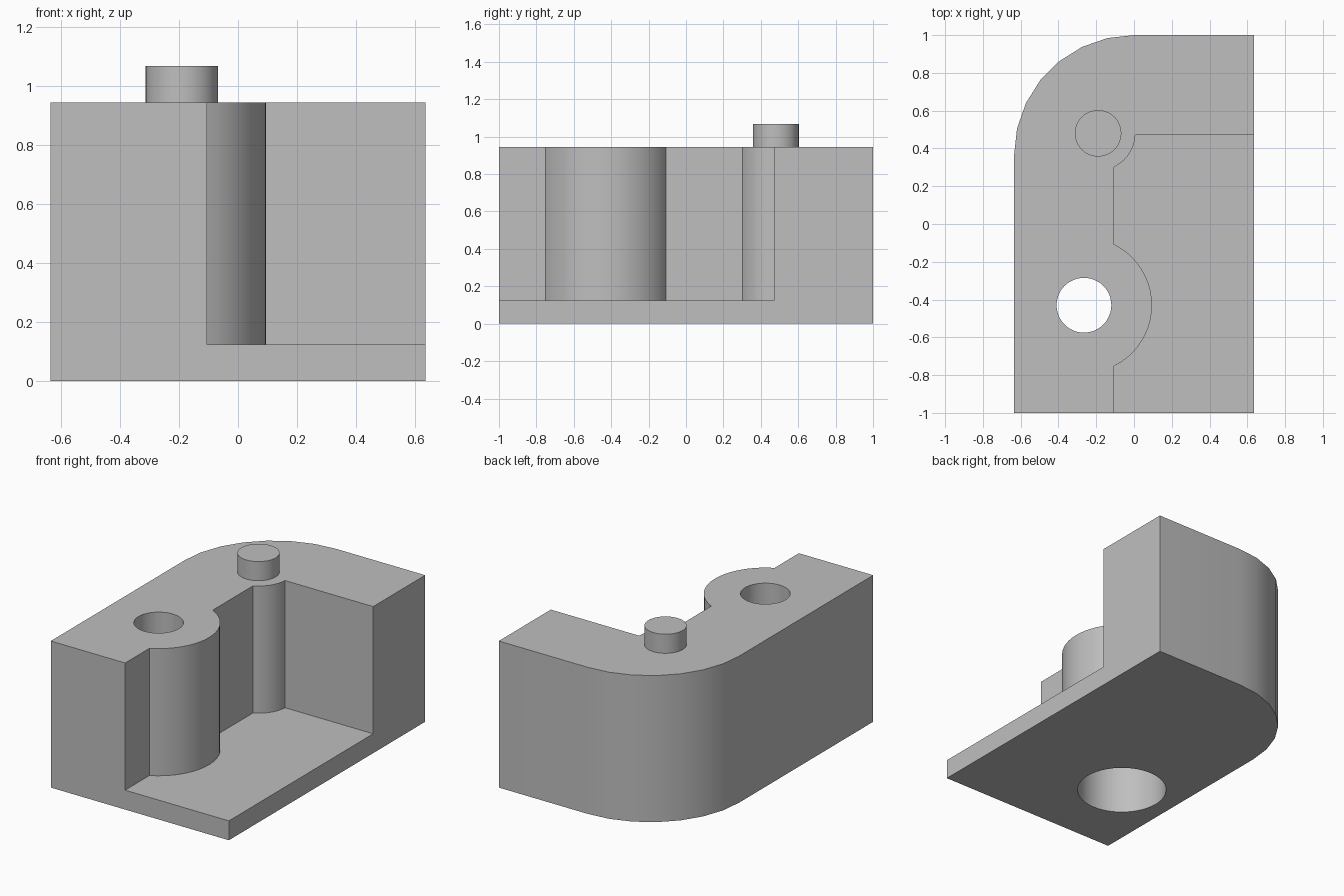
import bpy, bmesh
from math import sin, cos, radians, tau

if "Cube" in bpy.data.objects:
    bpy.data.objects.remove(bpy.data.objects["Cube"], do_unlink=True)

grey = bpy.data.materials.new("plain_grey")
grey.use_nodes = True
COLOUR = (0.52, 0.52, 0.52, 1)
grey.diffuse_color = COLOUR
grey.node_tree.nodes["Principled BSDF"].inputs["Base Color"].default_value = COLOUR

HALF_X, HALF_Y, TOP, FLOOR = 0.635, 1.0, 0.945, 0.125
WALL_X, WALL_Y = -0.105, 0.47
BORE = (-0.265, -0.43)
PIN = (-0.19, 0.48)


def arc(centre, radius, start, end, steps):
    angles = [radians(start + (end - start) * i / steps) for i in range(steps + 1)]
    return [(centre[0] + radius * cos(a), centre[1] + radius * sin(a)) for a in angles]


def prism(name, outline, z0, z1):
    """Extrude a closed outline from z0 to z1."""
    bm = bmesh.new()
    face = bm.faces.new([bm.verts.new((x, y, z0)) for x, y in outline])
    grown = bmesh.ops.extrude_face_region(bm, geom=[face])["geom"]
    verts = [v for v in grown if isinstance(v, bmesh.types.BMVert)]
    bmesh.ops.translate(bm, verts=verts, vec=(0, 0, z1 - z0))
    bmesh.ops.recalc_face_normals(bm, faces=bm.faces)
    mesh = bpy.data.meshes.new(name)
    bm.to_mesh(mesh)
    bm.free()
    mesh.materials.append(grey)
    obj = bpy.data.objects.new(name, mesh)
    bpy.context.collection.objects.link(obj)
    return obj


def cylinder(name, centre, radius, z0, z1, sides=48):
    return prism(name, arc(centre, radius, 0, 360, sides)[:-1], z0, z1)


def activate(obj):
    bpy.ops.object.select_all(action="DESELECT")
    obj.select_set(True)
    bpy.context.view_layer.objects.active = obj


def cut(target, cutter):
    mod = target.modifiers.new("cut", "BOOLEAN")
    mod.operation = "DIFFERENCE"
    mod.solver = "EXACT"
    mod.object = cutter
    activate(target)
    bpy.ops.object.modifier_apply(modifier=mod.name)
    bpy.data.objects.remove(cutter, do_unlink=True)


# Block with one large rounded back corner
block = prism("block",
              [(-HALF_X, -HALF_Y), (HALF_X, -HALF_Y), (HALF_X, HALF_Y)]
              + arc((0, HALF_Y - HALF_X), HALF_X, 90, 180, 7), 0, TOP)

# Open pocket that leaves a floor plate and two rounded bosses
pocket = [(WALL_X, -1.2)]
pocket += arc(BORE, 0.36, -63.5, 63.5, 20)
pocket += arc(PIN, 0.197, -64.5, -3, 10)
pocket += [(0.8, WALL_Y), (0.8, -1.2)]
# Keep the straight walls exactly in line with the pocket edges
pocket[1] = (WALL_X, pocket[1][1])
pocket[21] = (WALL_X, pocket[21][1])
pocket[22] = (WALL_X, pocket[22][1])
pocket[32] = (pocket[32][0], WALL_Y)
cut(block, prism("pocket_cutter", pocket, FLOOR, 1.3))

# Bolt hole with a wider counterbore from below
cut(block, cylinder("bore_cutter", BORE, 0.145, -0.2, 1.3))
cut(block, cylinder("counterbore_cutter", BORE, 0.267, -0.2, 0.53))

# Locating pin on top
pin = cylinder("locating_pin", PIN, 0.123, TOP - 0.02, 1.068)

for obj in (block, pin):
    activate(obj)
    bpy.ops.object.shade_smooth_by_angle(angle=radians(30))
